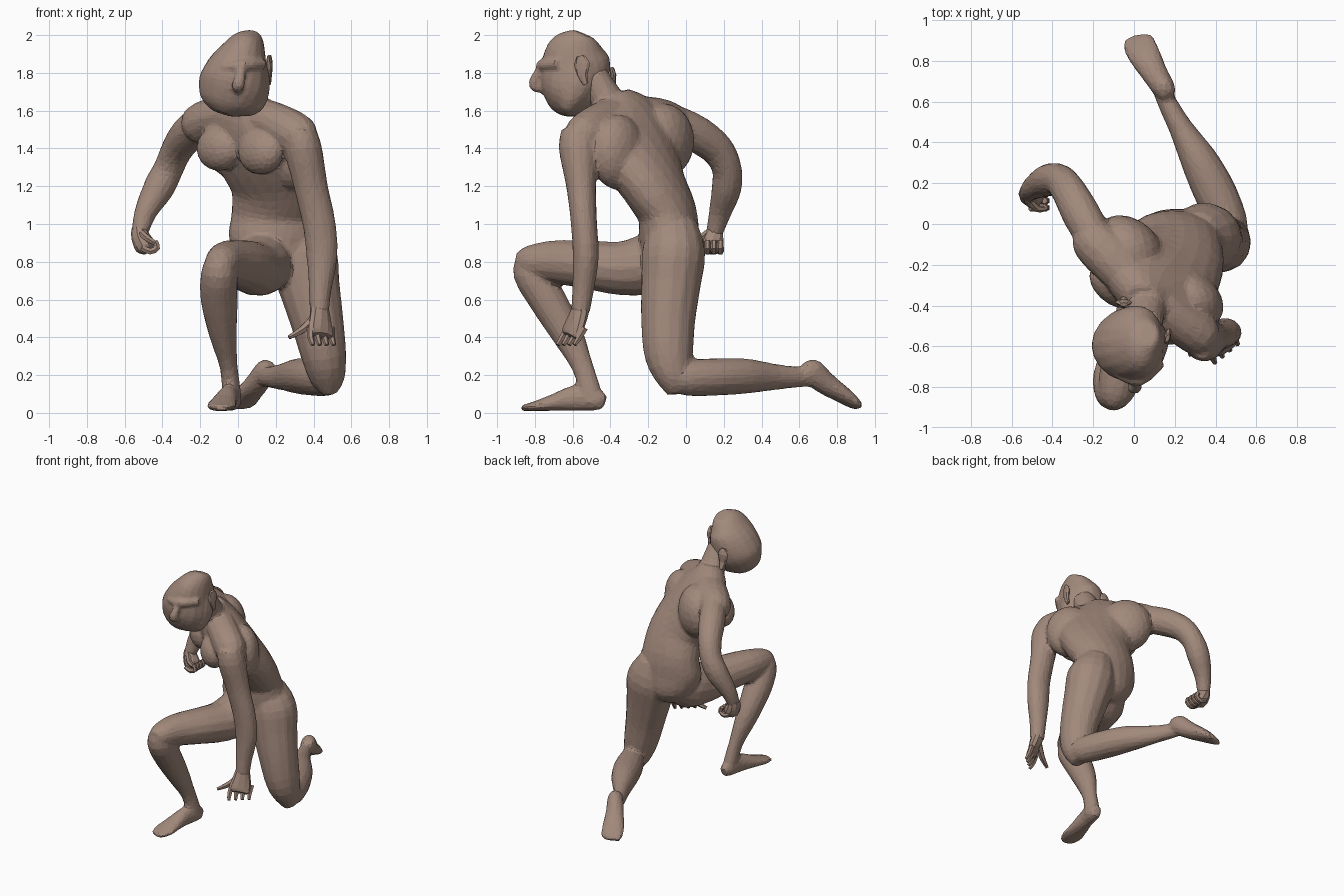
import bpy, bmesh, math
from mathutils import Vector, Matrix

skin = bpy.data.materials.new("brown clay skin")
skin.diffuse_color = (0.36, 0.25, 0.2, 1)


def spline(p, steps):
    """Catmull-Rom interpolation of tuples of any length."""
    out = []
    for i in range(len(p) - 1):
        a, b, c, d = p[max(i - 1, 0)], p[i], p[i + 1], p[min(i + 2, len(p) - 1)]
        for s in range(steps):
            t = s / steps
            out.append([0.5 * (2 * q + (r - o) * t + (2 * o - 5 * q + 4 * r - e) * t * t
                               + (3 * q - o - 3 * r + e) * t ** 3)
                        for o, q, r, e in zip(a, b, c, d)])
    return out + [list(p[-1])]


def loft(bm, pts, ang=0, sides=14, steps=3):
    """Closed tube; each point is x, y, z, half width, half depth[, angle of width axis]."""
    pts = [tuple(p) + ((ang,) if len(p) == 5 else ()) for p in pts]
    p = spline(pts, steps)
    rings = []
    for i, (x, y, z, a, b, g) in enumerate(p):
        t = (Vector(p[min(i + 1, len(p) - 1)][:3]) - Vector(p[max(i - 1, 0)][:3])).normalized()
        ref = Vector((math.cos(math.radians(g)), math.sin(math.radians(g)), 0))
        u = (ref - t * ref.dot(t)).normalized()
        v = t.cross(u)
        a, b = max(a, 0.004), max(b, 0.004)
        rings.append([bm.verts.new(Vector((x, y, z)) + u * a * math.cos(k * math.tau / sides)
                                   + v * b * math.sin(k * math.tau / sides)) for k in range(sides)])
    for r, s in zip(rings, rings[1:]):
        for k in range(sides):
            bm.faces.new((r[k], r[(k + 1) % sides], s[(k + 1) % sides], s[k]))
    bm.faces.new(rings[0][::-1])
    bm.faces.new(rings[-1])


def ball(bm, loc, size, rot=0):
    m = Matrix.Translation(loc) @ Matrix.Rotation(math.radians(rot), 4, 'Z') @ Matrix.Diagonal((*size, 1))
    bmesh.ops.create_icosphere(bm, subdivisions=3, radius=1, matrix=m)


def finish(name, bm, voxel=0, ratio=1):
    """Make the object; voxel fuses overlapping volumes, ratio makes large facets."""
    bmesh.ops.recalc_face_normals(bm, faces=bm.faces)
    me = bpy.data.meshes.new(name)
    bm.to_mesh(me)
    bm.free()
    me.materials.append(skin)
    ob = bpy.data.objects.new(name, me)
    bpy.context.collection.objects.link(ob)
    if voxel:
        m = ob.modifiers.new("fuse", 'REMESH')
        m.mode, m.voxel_size = 'VOXEL', voxel
        m = ob.modifiers.new("relax", 'SMOOTH')
        m.factor, m.iterations = 0.5, 4
        m = ob.modifiers.new("facets", 'DECIMATE')
        m.ratio = ratio
    return ob


# ---- body: torso, arms, legs and feet fused together
bm = bmesh.new()
# torso, twisting from the hips to the shoulders
loft(bm, [(0.2, -0.09, 0.72, 0.08, 0.08, 0), (0.2, -0.08, 0.8, 0.19, 0.15, 0),
          (0.2, -0.09, 0.93, 0.25, 0.16, 0), (0.2, -0.1, 1.06, 0.235, 0.155, -8),
          (0.2, -0.17, 1.2, 0.25, 0.16, -22), (0.14, -0.25, 1.35, 0.29, 0.17, -35),
          (0.08, -0.3, 1.48, 0.31, 0.16, -42), (0.05, -0.34, 1.59, 0.23, 0.13, -42),
          (0.05, -0.38, 1.68, 0.09, 0.08, -42)], sides=20)
# shoulder girdle
loft(bm, [(0.36, -0.58, 1.42, 0.06, 0.07), (0.32, -0.54, 1.46, 0.11, 0.12),
          (0.18, -0.44, 1.54, 0.11, 0.11), (0.04, -0.32, 1.58, 0.11, 0.1),
          (-0.12, -0.16, 1.56, 0.12, 0.11), (-0.21, -0.07, 1.52, 0.11, 0.11),
          (-0.25, -0.03, 1.49, 0.06, 0.06)], ang=45)
# chest and shoulder-blade masses
ball(bm, (-0.1, -0.3, 1.4), (0.14, 0.09, 0.12), -42)
ball(bm, (0.12, -0.48, 1.38), (0.14, 0.09, 0.12), -42)
ball(bm, (-0.02, -0.12, 1.44), (0.19, 0.14, 0.2), -42)
ball(bm, (0.29, -0.36, 1.38), (0.17, 0.12, 0.2), -42)
# neck
loft(bm, [(0.06, -0.36, 1.58, 0.12, 0.1), (0.06, -0.42, 1.66, 0.095, 0.09),
          (0.05, -0.5, 1.78, 0.09, 0.09)])
# hanging arm
loft(bm, [(0.33, -0.57, 1.5, 0.08, 0.09), (0.345, -0.57, 1.4, 0.1, 0.105),
          (0.385, -0.555, 1.2, 0.09, 0.08), (0.43, -0.54, 1.0, 0.088, 0.07),
          (0.445, -0.53, 0.83, 0.083, 0.07), (0.435, -0.545, 0.65, 0.06, 0.058),
          (0.43, -0.56, 0.53, 0.052, 0.05)])
# swung-back arm
loft(bm, [(-0.2, -0.06, 1.53, 0.09, 0.1), (-0.26, 0.05, 1.48, 0.095, 0.1),
          (-0.32, 0.16, 1.4, 0.085, 0.09), (-0.365, 0.215, 1.3, 0.08, 0.08),
          (-0.42, 0.215, 1.19, 0.083, 0.08), (-0.49, 0.18, 1.06, 0.06, 0.06),
          (-0.52, 0.15, 0.95, 0.045, 0.045)])
# kneeling thigh
loft(bm, [(0.3, -0.07, 1.0, 0.12, 0.13), (0.34, -0.065, 0.85, 0.18, 0.17),
          (0.375, -0.08, 0.68, 0.165, 0.16), (0.42, -0.095, 0.48, 0.14, 0.145),
          (0.455, -0.09, 0.3, 0.12, 0.13), (0.475, -0.06, 0.17, 0.09, 0.09),
          (0.48, -0.05, 0.1, 0.04, 0.05)])
# kneeling shin
loft(bm, [(0.5, -0.09, 0.19, 0.06, 0.06), (0.47, 0.0, 0.185, 0.09, 0.095),
          (0.4, 0.15, 0.19, 0.105, 0.1), (0.32, 0.31, 0.195, 0.092, 0.095),
          (0.23, 0.47, 0.19, 0.06, 0.07), (0.16, 0.6, 0.19, 0.048, 0.055),
          (0.13, 0.67, 0.19, 0.04, 0.05)])
# trailing foot
loft(bm, [(0.17, 0.63, 0.26, 0.03, 0.03), (0.15, 0.66, 0.225, 0.055, 0.07),
          (0.1, 0.74, 0.155, 0.065, 0.06), (0.05, 0.83, 0.095, 0.08, 0.045),
          (0.02, 0.89, 0.05, 0.08, 0.03), (0.01, 0.92, 0.03, 0.06, 0.015)], ang=20)
# raised thigh with buttock
loft(bm, [(0.15, -0.05, 0.82, 0.1, 0.1), (0.13, -0.18, 0.79, 0.16, 0.16),
          (0.09, -0.34, 0.765, 0.155, 0.145), (0.03, -0.52, 0.785, 0.14, 0.13),
          (-0.05, -0.7, 0.8, 0.115, 0.115), (-0.09, -0.84, 0.8, 0.085, 0.085),
          (-0.1, -0.9, 0.8, 0.04, 0.045)])
# planted shin
loft(bm, [(-0.1, -0.83, 0.84, 0.06, 0.06), (-0.1, -0.82, 0.75, 0.095, 0.1),
          (-0.1, -0.74, 0.61, 0.1, 0.1), (-0.08, -0.63, 0.42, 0.075, 0.085),
          (-0.05, -0.55, 0.25, 0.048, 0.058), (-0.035, -0.51, 0.12, 0.05, 0.06),
          (-0.03, -0.5, 0.05, 0.05, 0.06)])
# planted foot
loft(bm, [(-0.02, -0.43, 0.055, 0.03, 0.04), (-0.03, -0.48, 0.07, 0.05, 0.06),
          (-0.05, -0.58, 0.08, 0.052, 0.07), (-0.075, -0.7, 0.055, 0.07, 0.045),
          (-0.09, -0.8, 0.035, 0.08, 0.027), (-0.1, -0.87, 0.025, 0.05, 0.015)])
finish("body", bm, 0.014, 0.12)

# ---- head, tilted, with brow, nose and jaw
bm = bmesh.new()
loft(bm, [(-0.08, -0.62, 1.585, 0.06, 0.06), (-0.065, -0.615, 1.63, 0.145, 0.12),
          (-0.03, -0.6, 1.72, 0.185, 0.175), (0.0, -0.585, 1.82, 0.165, 0.185),
          (0.04, -0.57, 1.92, 0.115, 0.165), (0.065, -0.55, 1.98, 0.075, 0.1),
          (0.07, -0.54, 2.005, 0.045, 0.06)], sides=18)
loft(bm, [(0.0, -0.62, 1.6, 0.03, 0.02), (0.07, -0.62, 1.64, 0.07, 0.06),
          (0.09, -0.58, 1.74, 0.08, 0.1), (0.08, -0.56, 1.86, 0.07, 0.1)])
loft(bm, [(-0.08, -0.74, 1.83, 0.02, 0.02), (0.03, -0.765, 1.84, 0.03, 0.03),
          (0.14, -0.68, 1.85, 0.02, 0.025)], ang=90)
loft(bm, [(0.02, -0.76, 1.84, 0.02, 0.02), (0.01, -0.8, 1.77, 0.028, 0.025),
          (0.0, -0.8, 1.73, 0.035, 0.03), (0.0, -0.76, 1.71, 0.02, 0.02)])
finish("head", bm, 0.012, 0.2)

# ---- ears
for name, (x, y, z), g in (("near_ear", (0.165, -0.55, 1.82), 75), ("far_ear", (-0.05, -0.385, 1.76), 0)):
    bm = bmesh.new()
    loft(bm, [(x, y + 0.02, z - 0.08, 0.015, 0.01), (x, y, z - 0.03, 0.03, 0.014),
              (x, y, z + 0.03, 0.042, 0.016), (x, y - 0.01, z + 0.07, 0.02, 0.01)], ang=g, sides=8, steps=2)
    finish(name, bm)

# ---- open hand: palm, four fingers, thumb
bm = bmesh.new()
loft(bm, [(0.43, -0.555, 0.56, 0.05, 0.045), (0.435, -0.575, 0.5, 0.065, 0.04),
          (0.44, -0.605, 0.43, 0.08, 0.03), (0.445, -0.62, 0.41, 0.06, 0.02)], ang=40, sides=10)
for k in range(4):
    x, y = 0.385 + 0.037 * k, -0.645 + 0.03 * k
    loft(bm, [(x, y + 0.02, 0.45, 0.019, 0.019), (x, y - 0.01, 0.4, 0.018, 0.018),
              (x + 0.012, y - 0.035, 0.36, 0.012, 0.012)], sides=6, steps=2)
loft(bm, [(0.41, -0.57, 0.5, 0.03, 0.03), (0.34, -0.61, 0.44, 0.022, 0.022),
          (0.27, -0.64, 0.4, 0.012, 0.012)], ang=90, sides=6, steps=2)
finish("open_hand", bm)

# ---- closed fist: knuckle block, curled fingers, thumb
bm = bmesh.new()
loft(bm, [(-0.525, 0.155, 0.98, 0.04, 0.04), (-0.515, 0.145, 0.93, 0.05, 0.055),
          (-0.49, 0.135, 0.88, 0.055, 0.06), (-0.475, 0.13, 0.855, 0.03, 0.04)], sides=10)
for k in range(4):
    y = 0.08 + 0.034 * k
    loft(bm, [(-0.51, y, 0.875, 0.018, 0.018), (-0.465, y, 0.855, 0.019, 0.019),
              (-0.428, y, 0.875, 0.018, 0.018), (-0.44, y, 0.91, 0.016, 0.016)], ang=90, sides=6, steps=2)
loft(bm, [(-0.51, 0.11, 0.95, 0.02, 0.02), (-0.475, 0.075, 0.92, 0.018, 0.018),
          (-0.44, 0.075, 0.9, 0.014, 0.014)], ang=90, sides=6, steps=2)
finish("closed_fist", bm)
